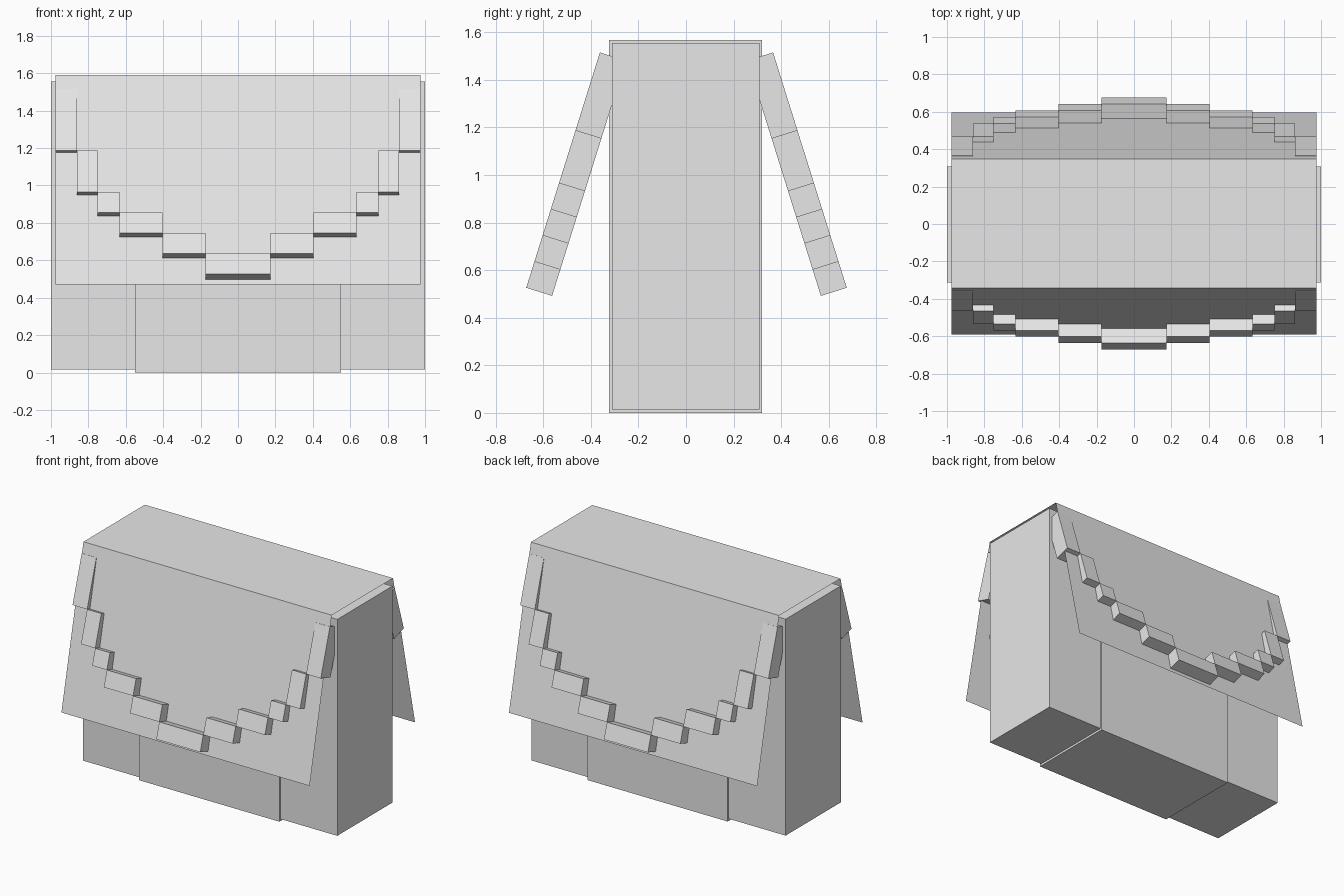
import bpy
import math
from mathutils import Matrix, Vector

cube = bpy.data.objects.get("Cube")
if cube:
    bpy.data.objects.remove(cube, do_unlink=True)

grey = bpy.data.materials.new("plain grey")
grey.use_nodes = True
grey.diffuse_color = (0.8, 0.8, 0.8, 1)
grey.node_tree.nodes["Principled BSDF"].inputs["Base Color"].default_value = (0.8, 0.8, 0.8, 1)


def add_mesh(name, verts, faces):
    mesh = bpy.data.meshes.new(name)
    mesh.from_pydata(verts, [], faces)
    mesh.materials.append(grey)
    obj = bpy.data.objects.new(name, mesh)
    bpy.context.collection.objects.link(obj)
    return obj


def add_box(name, lo, hi, matrix=Matrix()):
    verts = [matrix @ Vector((x, y, z)) for x in (lo[0], hi[0])
             for y in (lo[1], hi[1]) for z in (lo[2], hi[2])]
    faces = [(0, 1, 3, 2), (4, 6, 7, 5), (0, 4, 5, 1),
             (2, 3, 7, 6), (0, 2, 6, 4), (1, 5, 7, 3)]
    return add_mesh(name, verts, faces)


# Body: a wide box with a slightly larger middle section
add_box("body", (-1.0, -0.312, 0.015), (1.0, 0.308, 1.555))
add_box("middle_section", (-0.552, -0.323, 0.0), (0.552, 0.32, 1.567))

# Draped cover: one open sheet over the top, flaring at front and back
profile = [(-0.59, 0.47), (-0.342, 1.59), (0.348, 1.59), (0.595, 0.47)]
verts = [(x, y, z) for y, z in profile for x in (-0.977, 0.977)]
add_mesh("cover", verts, [(2 * i, 2 * i + 1, 2 * i + 3, 2 * i + 2) for i in range(3)])

# Stepped garland: tilted blocks, each hanging from the row above
TILT = math.atan2(0.31, 0.99)
THICKNESS = 0.114
columns = [0.977, 0.862, 0.75, 0.634, 0.404, 0.173]
rows = [1.515, 1.187, 0.966, 0.856, 0.746, 0.636, 0.526]
for side, label in ((-1, "front"), (1, "back")):
    # Local z runs up the slope; local y = 0 is the outer surface
    hinge = Matrix.Translation((0, 0.364 * side + 0.002, rows[0])) @ Matrix.Rotation(side * TILT, 4, 'X')
    inner, outer = sorted((0, -side * THICKNESS))
    for i, x_out in enumerate(columns):
        top = (rows[i] - rows[0]) / math.cos(TILT)
        bottom = (rows[i + 1] - rows[0]) / math.cos(TILT)
        if i == len(columns) - 1:
            add_box(f"{label}_garland_centre", (-x_out, inner, bottom), (x_out, outer, top), hinge)
            continue
        x_in = columns[i + 1]
        for a, b, hand in ((x_in, x_out, "left"), (-x_out, -x_in, "right")):
            add_box(f"{label}_garland_{hand}_{i + 1}", (a, inner, bottom), (b, outer, top), hinge)
